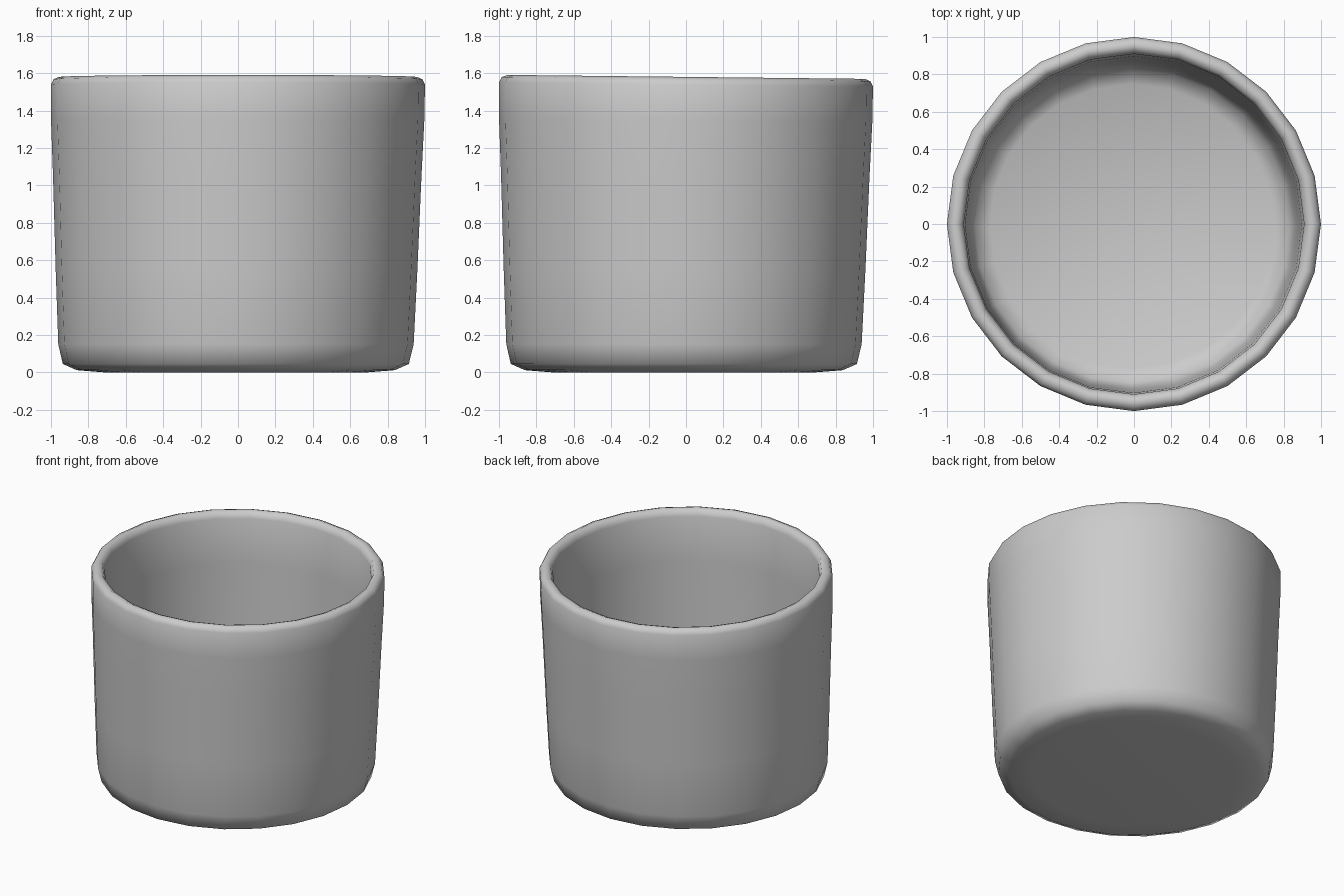
import bpy, bmesh
from math import cos, sin, pi

if "Cube" in bpy.data.objects:
    bpy.data.objects.remove(bpy.data.objects["Cube"])

SIDES = 24
# Closed cup profile (radius, height): outer base, wall, rounded rim, inner wall, floor
PROFILE = [(0.70, 0.0), (0.85, 0.012), (0.925, 0.045), (0.95, 0.15), (0.967, 0.55),
           (0.985, 1.05), (0.998, 1.35), (1.0, 1.54), (0.985, 1.568), (0.955, 1.58),
           (0.925, 1.568), (0.91, 1.53), (0.90, 1.2), (0.885, 0.6), (0.87, 0.22),
           (0.84, 0.13), (0.76, 0.09)]

bm = bmesh.new()


def ring(radius, z):
    f = z / 1.58
    verts = []
    for i in range(SIDES):
        a = 2 * pi * i / SIDES
        x, y = radius * cos(a), radius * sin(a)
        # slight hand-made lean of the base and slope of the rim
        verts.append(bm.verts.new((x - 0.012 * (1 - f), y - 0.012 * (1 - f),
                                   z - 0.011 * f * y)))
    return verts


# Lathe the profile
rings = [ring(r, z) for r, z in PROFILE]
for lo, hi in zip(rings, rings[1:]):
    for i in range(SIDES):
        j = (i + 1) % SIDES
        bm.faces.new((lo[i], lo[j], hi[j], hi[i]))

# Underside and inner floor
bm.faces.new(rings[0][::-1])
bm.faces.new(rings[-1])
bmesh.ops.recalc_face_normals(bm, faces=bm.faces[:])

mesh = bpy.data.meshes.new("cup")
bm.to_mesh(mesh)
bm.free()
cup = bpy.data.objects.new("cup", mesh)
bpy.context.collection.objects.link(cup)
mesh.polygons.foreach_set("use_smooth", [True] * len(mesh.polygons))
mesh.update()
